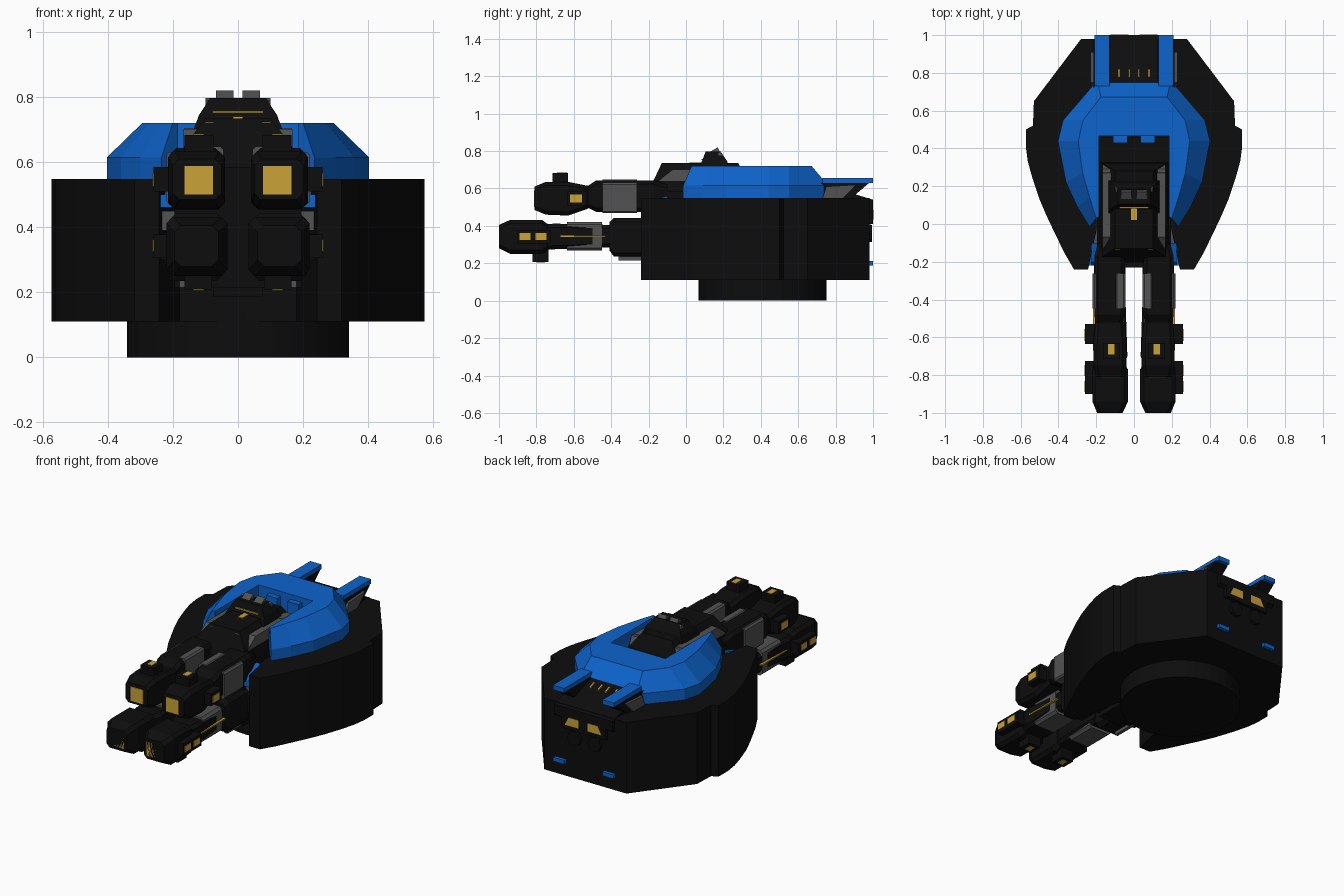
import bpy, bmesh, math

def mat(name, r, g, b):
    m = bpy.data.materials.new(name)
    m.diffuse_color = (r, g, b, 1)
    return m

BLACK = mat("black", 0.004, 0.004, 0.004)
BLUE = mat("blue", 0.004, 0.125, 0.6)
GOLD = mat("gold", 0.6, 0.36, 0.04)
GREY = mat("grey", 0.085, 0.085, 0.085)

def finish(name, bm, m, mirror=False):
    bmesh.ops.recalc_face_normals(bm, faces=bm.faces)
    me = bpy.data.meshes.new(name)
    bm.to_mesh(me)
    bm.free()
    me.materials.append(m)
    ob = bpy.data.objects.new(name, me)
    bpy.context.collection.objects.link(ob)
    if mirror:
        mod = ob.modifiers.new("mirror", 'MIRROR')
        mod.use_mirror_merge = False
    return ob

def loft(name, rings, m, mirror=False, closed=False):
    # skin a list of equal-length closed rings
    bm = bmesh.new()
    vs = [[bm.verts.new(p) for p in r] for r in rings]
    n = len(vs[0])
    for a, b in zip(vs, vs[1:]):
        for i in range(n):
            j = (i + 1) % n
            bm.faces.new((a[i], a[j], b[j], b[i]))
    bm.faces.new(vs[0])
    bm.faces.new(vs[-1])
    return finish(name, bm, m, mirror)

def box(name, x, y, z, m, mirror=True):
    rings = [[(x[0], v, z[0]), (x[1], v, z[0]), (x[1], v, z[1]), (x[0], v, z[1])] for v in y]
    return loft(name, rings, m, mirror)

def side_prism(name, x, yz, m, mirror=True):
    # side profile extruded across x
    return loft(name, [[(v, p, q) for p, q in yz] for v in x], m, mirror)

def top_prism(name, xy, z, m):
    return loft(name, [[(p, q, v) for p, q in xy] for v in z], m)

def barrel(name, secs, m, c=0.02):
    # chamfered section (y, x0, x1, z0, z1) swept along y
    rings = []
    for y, a, b, d, e in secs:
        rings.append([(a + c, y, d), (b - c, y, d), (b, y, d + c), (b, y, e - c),
                      (b - c, y, e), (a + c, y, e), (a, y, e - c), (a, y, d + c)])
    return loft(name, rings, m, True)

# hull with a notch at the front
half = [(0.18, 0.07), (0.2, -0.04), (0.243, -0.24), (0.318, -0.24), (0.37, -0.15), (0.455, 0.026),
        (0.50, 0.13), (0.537, 0.24), (0.562, 0.33), (0.573, 0.41), (0.573, 0.50), (0.535, 0.52),
        (0.53, 0.65), (0.28, 0.98)]
top_prism("hull", half + [(-x, y) for x, y in reversed(half)], (0.11, 0.548), BLACK)

# round base
bm = bmesh.new()
bmesh.ops.create_cone(bm, cap_ends=True, segments=40, radius1=0.342, radius2=0.342, depth=0.14)
bmesh.ops.translate(bm, verts=bm.verts, vec=(0, 0.41, 0.07))
finish("base", bm, BLACK)

# blue collar: outer edge, top edge, opening edge per station
st = [(0.235, -0.015, 0.2, 0.03, 0.185, 0.04), (0.30, 0.09, 0.235, 0.14, 0.185, 0.13),
      (0.36, 0.22, 0.272, 0.27, 0.185, 0.25), (0.403, 0.44, 0.295, 0.44, 0.185, 0.40),
      (0.375, 0.55, 0.27, 0.55, 0.185, 0.465), (0.195, 0.76, 0.175, 0.672, 0.15, 0.465)]
st += [(-a, b, -c, d, -e, f) for a, b, c, d, e, f in reversed(st)]
loft("collar", [[(a, b, 0.545), (a, b, 0.615), (c, d, 0.72), (e, f, 0.72), (e, f, 0.56)]
                for a, b, c, d, e, f in st], BLUE)
box("well_panel", (0.035, 0.11), (0.43, 0.47), (0.58, 0.69), BLUE)

# gun carriage between the hull arms
box("carriage", (-0.195, 0.195), (-0.23, 0.46), (0.215, 0.585), BLACK, False)
box("carriage_keel", (-0.075, 0.075), (-0.22, 0.1), (0.185, 0.22), BLACK, False)
box("carriage_plate", (0.19, 0.24), (-0.21, 0.02), (0.30, 0.38), BLACK)
box("carriage_grey", (0.19, 0.238), (-0.2, 0.0), (0.39, 0.45), GREY)
box("carriage_blue", (0.19, 0.24), (-0.22, -0.16), (0.46, 0.5), BLUE)
side_prism("carriage_hook", (0.195, 0.225), [(-0.22, 0.5), (-0.2, 0.53), (-0.1, 0.56), (-0.1, 0.53)], BLUE)

# cabin
loft("cabin", [[(-w, y0, z), (w, y0, z), (w, y1, z), (-w, y1, z)] for w, y0, y1, z in
               [(0.19, -0.22, 0.33, 0.555), (0.165, -0.17, 0.32, 0.65), (0.10, -0.13, 0.28, 0.735)]], BLACK)
side_prism("cabin_shoulder", (0.075, 0.168), [(-0.16, 0.62), (-0.125, 0.66), (-0.07, 0.702), (0.29, 0.702),
                                             (0.32, 0.64), (0.32, 0.60)], GREY)
side_prism("cabin_rear", (-0.165, 0.165), [(0.2, 0.6), (0.2, 0.705), (0.27, 0.705), (0.315, 0.64), (0.315, 0.6)],
           GREY, False)
box("cabin_lamp", (-0.016, 0.016), (0.02, 0.1), (0.72, 0.74), GOLD, False)

# leaning hatch tower with two fins
loft("tower", [[(-w, y0, z), (w, y0, z), (w, y1, z), (-w, y1, z)] for w, y0, y1, z in
               [(0.14, 0.05, 0.235, 0.69), (0.12, 0.085, 0.22, 0.745), (0.085, 0.105, 0.185, 0.798)]], BLACK)
side_prism("tower_back", (-0.1, 0.1), [(0.2, 0.69), (0.17, 0.79), (0.185, 0.798), (0.25, 0.69)], GREY, False)
side_prism("tower_fin", (0.014, 0.068), [(0.1, 0.78), (0.17, 0.82), (0.215, 0.72), (0.17, 0.7)], GREY)
box("tower_slit", (-0.078, 0.078), (0.082, 0.1), (0.752, 0.758), GOLD, False)
box("cabin_slit", (0.075, 0.1), (-0.137, -0.12), (0.716, 0.722), GOLD)

# upper guns
barrel("upper_muzzle", [(-0.81, 0.05, 0.2, 0.485, 0.61), (-0.75, 0.04, 0.215, 0.46, 0.635),
                        (-0.63, 0.04, 0.215, 0.455, 0.635), (-0.53, 0.05, 0.205, 0.49, 0.615),
                        (-0.51, 0.06, 0.195, 0.5, 0.615)], BLACK)
barrel("upper_breech", [(-0.53, 0.06, 0.2, 0.5, 0.61), (-0.48, 0.05, 0.21, 0.475, 0.643),
                        (-0.17, 0.05, 0.21, 0.475, 0.643), (-0.1, 0.06, 0.19, 0.5, 0.62)], BLACK)
barrel("upper_sleeve", [(-0.447, 0.045, 0.1, 0.468, 0.648), (-0.262, 0.045, 0.1, 0.468, 0.648)], GREY, 0.01)
barrel("upper_sleeve_outer", [(-0.447, 0.12, 0.22, 0.468, 0.632), (-0.262, 0.12, 0.22, 0.468, 0.632)], GREY, 0.01)
box("upper_sight", (0.075, 0.165), (-0.715, -0.63), (0.62, 0.683), BLACK)
box("upper_sight_lamp", (0.104, 0.138), (-0.69, -0.635), (0.67, 0.686), GOLD)
box("upper_side_block", (0.2, 0.26), (-0.635, -0.53), (0.51, 0.585), BLACK)
box("upper_side_lamp", (0.2, 0.263), (-0.62, -0.555), (0.525, 0.567), GOLD)
box("upper_muzzle_lamp", (0.077, 0.165), (-0.813, -0.78), (0.5, 0.588), GOLD)

# lower guns
barrel("lower_muzzle", [(-1.0, 0.06, 0.195, 0.28, 0.405), (-0.94, 0.032, 0.22, 0.25, 0.432),
                        (-0.77, 0.032, 0.22, 0.25, 0.432), (-0.74, 0.05, 0.205, 0.272, 0.41),
                        (-0.7, 0.035, 0.215, 0.275, 0.412), (-0.4, 0.045, 0.2, 0.285, 0.405)], BLACK)
barrel("lower_sleeve", [(-0.635, 0.05, 0.205, 0.268, 0.422), (-0.45, 0.05, 0.205, 0.268, 0.422)], GREY, 0.015)
barrel("lower_breech", [(-0.41, 0.05, 0.2, 0.27, 0.42), (-0.385, 0.045, 0.212, 0.235, 0.442),
                        (-0.2, 0.045, 0.212, 0.235, 0.442)], BLACK)
box("lower_breech_foot", (0.16, 0.18), (-0.36, -0.2), (0.215, 0.24), GREY)
box("lower_foot", (0.08, 0.165), (-0.82, -0.735), (0.208, 0.27), BLACK)
box("lower_foot_lamp", (0.105, 0.138), (-0.8, -0.755), (0.205, 0.22), GOLD)
box("lower_side_block", (0.2, 0.26), (-0.9, -0.725), (0.305, 0.378), BLACK)
for y in (-0.89, -0.805):
    box("lower_side_lamp", (0.2, 0.263), (y, y + 0.058), (0.325, 0.362), GOLD)
box("lower_side_strip", (0.19, 0.218), (-0.67, -0.43), (0.341, 0.349), GOLD)
box("lower_muzzle_lamp", (0.077, 0.165), (-1.0, -0.96), (0.297, 0.385), GOLD)

# rear deck and tail rails
side_prism("rear_deck", (-0.2, 0.2), [(0.68, 0.53), (0.68, 0.64), (0.76, 0.625), (0.9, 0.57), (1.0, 0.54),
                                      (1.0, 0.48), (0.97, 0.46)], BLACK, False)
for x in (0.025, 0.08):
    side_prism("deck_lamp", (x - 0.005, x + 0.005), [(0.78, 0.6), (0.78, 0.625), (0.82, 0.61), (0.82, 0.59)], GOLD)
box("tail_rail", (0.13, 0.208), (0.73, 1.0), (0.628, 0.656), BLUE)
side_prism("tail_strut", (0.125, 0.215), [(0.72, 0.545), (0.72, 0.63), (0.98, 0.63), (0.88, 0.545)], BLACK)
side_prism("tail_strut_plate", (0.21, 0.23), [(0.73, 0.548), (0.75, 0.61), (0.91, 0.62), (0.84, 0.548)], GREY)

# rear plate, lamps and vents
top_prism("rear_plate", [(-0.16, 0.9), (0.16, 0.9), (0.15, 1.0), (-0.15, 1.0)], (0.41, 0.535), BLACK)
loft("rear_lamp", [[(0.03, y, 0.435), (0.125, y, 0.435), (0.1, y, 0.485), (0.03, y, 0.485)]
                   for y in (0.97, 1.002)], GOLD, True)
bm = bmesh.new()
bmesh.ops.create_cone(bm, cap_ends=True, segments=8, radius1=0.055, radius2=0.045, depth=0.06)
for v in bm.verts:
    x, y, z = v.co
    v.co = (x + 0.07, 0.965 + z, 0.36 + y)
finish("rear_vent", bm, BLACK, True)
box("rear_blue_lamp", (0.13, 0.205), (0.96, 1.0), (0.188, 0.212), BLUE)
